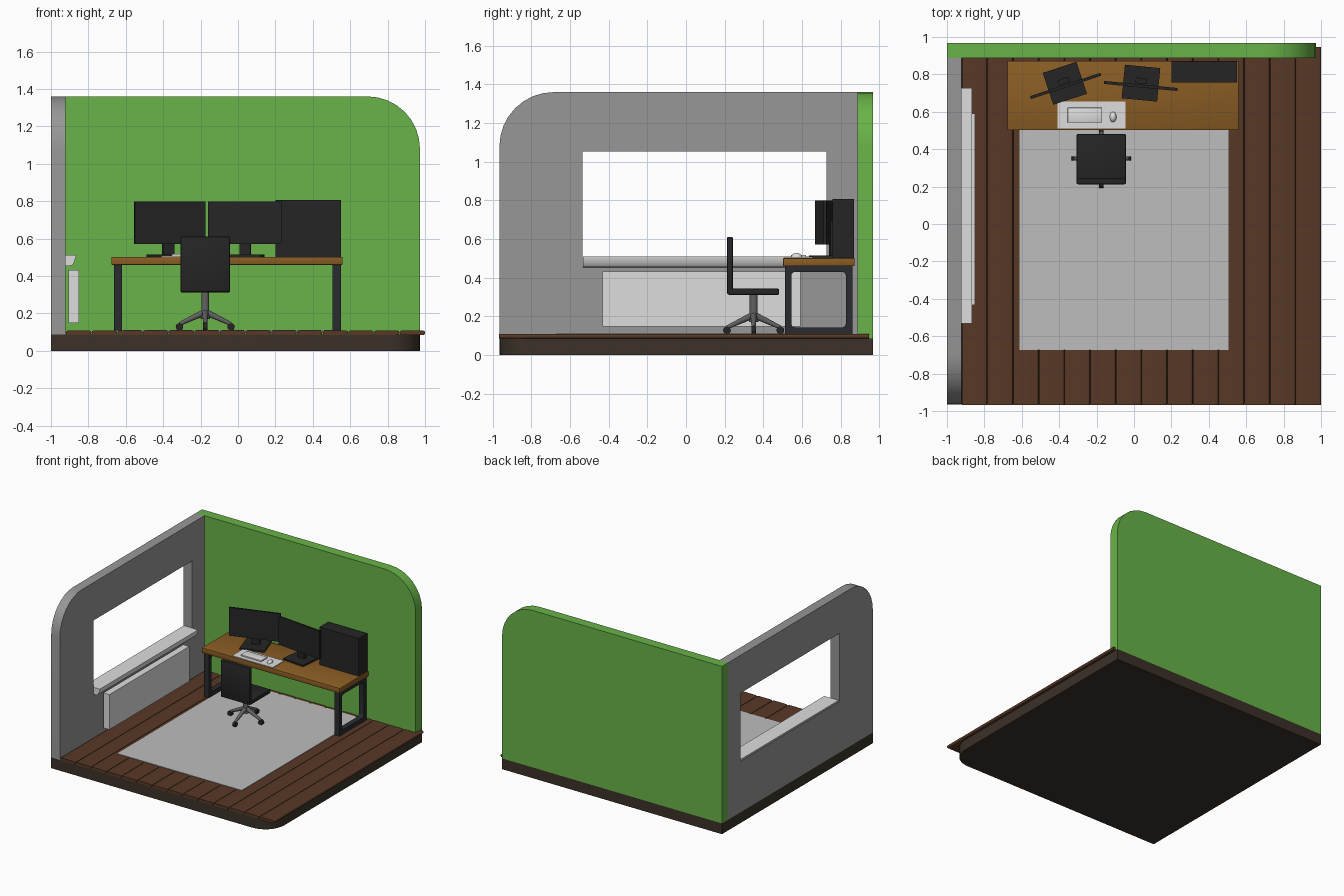
import bpy, bmesh, math
from mathutils import Matrix, Vector

if "Cube" in bpy.data.objects:
    bpy.data.objects.remove(bpy.data.objects["Cube"])


def material(name, r, g, b):
    m = bpy.data.materials.new(name)
    m.diffuse_color = [((c / 255 + 0.055) / 1.055) ** 2.4 for c in (r, g, b)] + [1]
    m.use_nodes = True
    m.node_tree.nodes["Principled BSDF"].inputs["Base Color"].default_value = m.diffuse_color
    return m


GREEN = material("wall green", 105, 179, 72)
GREY = material("wall grey", 151, 151, 151)
WHITE = material("off white", 222, 222, 222)
RUG = material("rug grey", 190, 190, 190)
WOOD = material("floor wood", 88, 56, 38)
EARTH = material("base brown", 59, 49, 40)
OAK = material("desk wood", 138, 93, 36)
BLACK = material("black plastic", 37, 37, 37)
STEEL = material("dark steel", 41, 43, 46)
METAL = material("chair metal", 98, 98, 98)


def finish(name, bm, mat):
    bmesh.ops.recalc_face_normals(bm, faces=bm.faces)
    me = bpy.data.meshes.new(name)
    bm.to_mesh(me)
    bm.free()
    me.materials.append(mat)
    ob = bpy.data.objects.new(name, me)
    bpy.context.collection.objects.link(ob)
    return ob


def rounded(u0, v0, u1, v1, radii=(0, 0, 0, 0), n=8):
    """Rectangle outline; radii for lower left, lower right, upper right, upper left."""
    pts = []
    corners = ((u0, v0, 1, 1), (u1, v0, -1, 1), (u1, v1, -1, -1), (u0, v1, 1, -1))
    for k, ((u, v, su, sv), r) in enumerate(zip(corners, radii)):
        if r == 0:
            pts.append((u, v))
            continue
        for i in range(n + 1):
            a = math.pi * (1 + k / 2 + i / n / 2)
            pts.append((u + su * r + r * math.cos(a), v + sv * r + r * math.sin(a)))
    return pts


def plate(name, loops, axis, a, b, mat):
    """Extrude outlines (the second one is a hole) along an axis from a to b."""
    place = {"x": lambda u, v: (a, u, v), "y": lambda u, v: (u, a, v),
             "z": lambda u, v: (u, v, a)}[axis]
    step = {"x": (b - a, 0, 0), "y": (0, b - a, 0), "z": (0, 0, b - a)}[axis]
    bm = bmesh.new()
    if len(loops) == 1:
        faces = [bm.faces.new([bm.verts.new(place(*p)) for p in loops[0]])]
    else:
        edges = []
        for loop in loops:
            vs = [bm.verts.new(place(*p)) for p in loop]
            edges += [bm.edges.new((vs[i - 1], vs[i])) for i in range(len(vs))]
        bmesh.ops.triangle_fill(bm, edges=edges, use_beauty=True)
        faces = bm.faces[:]
    ext = bmesh.ops.extrude_face_region(bm, geom=faces, use_keep_orig=True)
    moved = [g for g in ext["geom"] if isinstance(g, bmesh.types.BMVert)]
    bmesh.ops.translate(bm, verts=moved, vec=step)
    return finish(name, bm, mat)


def box(name, centre, size, mat, turn=0, bevel=0):
    bm = bmesh.new()
    bmesh.ops.create_cube(bm, size=1, matrix=Matrix.Diagonal((*size, 1)))
    if bevel:
        bmesh.ops.bevel(bm, geom=bm.edges[:], offset=bevel, segments=2,
                        profile=0.5, affect="EDGES")
    bmesh.ops.transform(bm, verts=bm.verts, matrix=Matrix.Translation(centre)
                        @ Matrix.Rotation(math.radians(turn), 4, "Z"))
    return finish(name, bm, mat)


def span(name, x, y, z, mat, bevel=0):
    lo, hi = Vector((x[0], y[0], z[0])), Vector((x[1], y[1], z[1]))
    return box(name, (lo + hi) / 2, hi - lo, mat, 0, bevel)


def rod(name, p, q, r1, r2, mat, sides=16):
    p, q = Vector(p), Vector(q)
    bm = bmesh.new()
    bmesh.ops.create_cone(bm, cap_ends=True, segments=sides, radius1=r1, radius2=r2,
                          depth=(q - p).length)
    turn = (q - p).to_track_quat("Z", "Y").to_matrix().to_4x4()
    bmesh.ops.transform(bm, verts=bm.verts, matrix=Matrix.Translation((p + q) / 2) @ turn)
    return finish(name, bm, mat)


# Room shell: base, two walls, floor planks
plate("base", [rounded(-1, -0.965, 0.973, 0.967, (0, 0.17, 0, 0))], "z", 0, 0.087, EARTH)
plate("back_wall", [rounded(-1, 0.087, 0.973, 1.36, (0, 0, 0.28, 0))], "y", 0.887, 0.967, GREEN)
plate("window_wall", [rounded(-0.965, 0.087, 0.887, 1.36, (0, 0, 0, 0.28)),
                      rounded(-0.535, 0.5, 0.727, 1.053)], "x", -1, -0.922, GREY)
pitch = 1.922 / 14
for i in range(14):
    x = -0.922 + i * pitch
    plate(f"floor_plank_{i + 1}", [rounded(x + 0.002, 0.085, x + pitch, 0.108, (0.011,) * 4, 4)],
          "y", -0.967, 0.947, WOOD)

# Window sill and radiator
plate("window_sill", [[(-0.995, 0.452), (-0.89, 0.455), (-0.88, 0.465), (-0.873, 0.482),
                       (-0.866, 0.503), (-0.866, 0.511), (-0.995, 0.511)]],
      "y", -0.533, 0.726, WHITE)
span("radiator", (-0.905, -0.851), (-0.432, 0.592), (0.148, 0.432), WHITE)

# Rug
span("rug", (-0.612, 0.505), (-0.673, 0.86), (0.104, 0.111), RUG)

# Desk with two frame legs
span("desk_top", (-0.677, 0.56), (0.502, 0.872), (0.46, 0.502), OAK, 0.004)
for side, x in (("left", -0.663), ("right", 0.506)):
    plate(f"desk_frame_{side}", [rounded(0.512, 0.108, 0.862, 0.461),
                                 rounded(0.545, 0.143, 0.827, 0.43, (0.02,) * 4, 4)],
          "x", x, x + 0.044, STEEL)

# Two monitors on stands
for side, cx, turn, width in (("left", -0.365, 18.4, 0.395), ("right", 0.036, -5.5, 0.395)):
    def at(back, z):
        a = math.radians(turn)
        return (cx - back * math.sin(a), 0.738 + back * math.cos(a), z)
    box(f"monitor_{side}_screen", at(0, 0.685), (width, 0.016, 0.228), BLACK, turn)
    box(f"monitor_{side}_neck", at(0.028, 0.6), (0.06, 0.03, 0.18), BLACK, turn)
    box(f"monitor_{side}_foot", at(0.015, 0.508), (0.19, 0.18, 0.014), BLACK, turn)

# Computer case
span("computer_case", (0.2, 0.552), (0.757, 0.868), (0.502, 0.807), BLACK)

# Desk mat, keyboard, mouse
span("desk_mat", (-0.41, -0.046), (0.51, 0.655), (0.5, 0.507), WHITE)
span("keyboard", (-0.355, -0.171), (0.542, 0.622), (0.506, 0.518), WHITE, 0.003)
bm = bmesh.new()
bmesh.ops.create_uvsphere(bm, u_segments=16, v_segments=10, radius=1,
                          matrix=Matrix.Translation((-0.112, 0.572, 0.507))
                          @ Matrix.Diagonal((0.018, 0.028, 0.021, 1)))
finish("mouse", bm, WHITE)

# Office chair: seat, backrest, column, four wheeled feet
CX, CY = -0.175, 0.35
span("chair_seat", (-0.307, -0.043), (0.218, 0.482), (0.311, 0.344), BLACK, 0.008)
span("chair_back", (-0.307, -0.043), (0.212, 0.243), (0.314, 0.612), BLACK, 0.008)
rod("chair_column_upper", (CX, CY, 0.21), (CX, CY, 0.315), 0.021, 0.021, METAL)
rod("chair_column_lower", (CX, CY, 0.17), (CX, CY, 0.22), 0.025, 0.021, METAL)
for i in range(4):
    c, s = round(math.cos(i * math.pi / 2)), round(math.sin(i * math.pi / 2))
    ex, ey = CX + 0.138 * c, CY + 0.138 * s
    rod(f"chair_foot_{i + 1}", (CX, CY, 0.208), (ex, ey, 0.143), 0.018, 0.01, METAL, 12)
    rod(f"chair_wheel_{i + 1}", (ex - 0.011 * s, ey + 0.011 * c, 0.128),
        (ex + 0.011 * s, ey - 0.011 * c, 0.128), 0.02, 0.02, BLACK)

# Smooth the rounded parts, keep hard edges
for ob in bpy.data.objects:
    ob.select_set(True)
    bpy.context.view_layer.objects.active = ob
bpy.ops.object.shade_smooth_by_angle(angle=math.radians(30))
